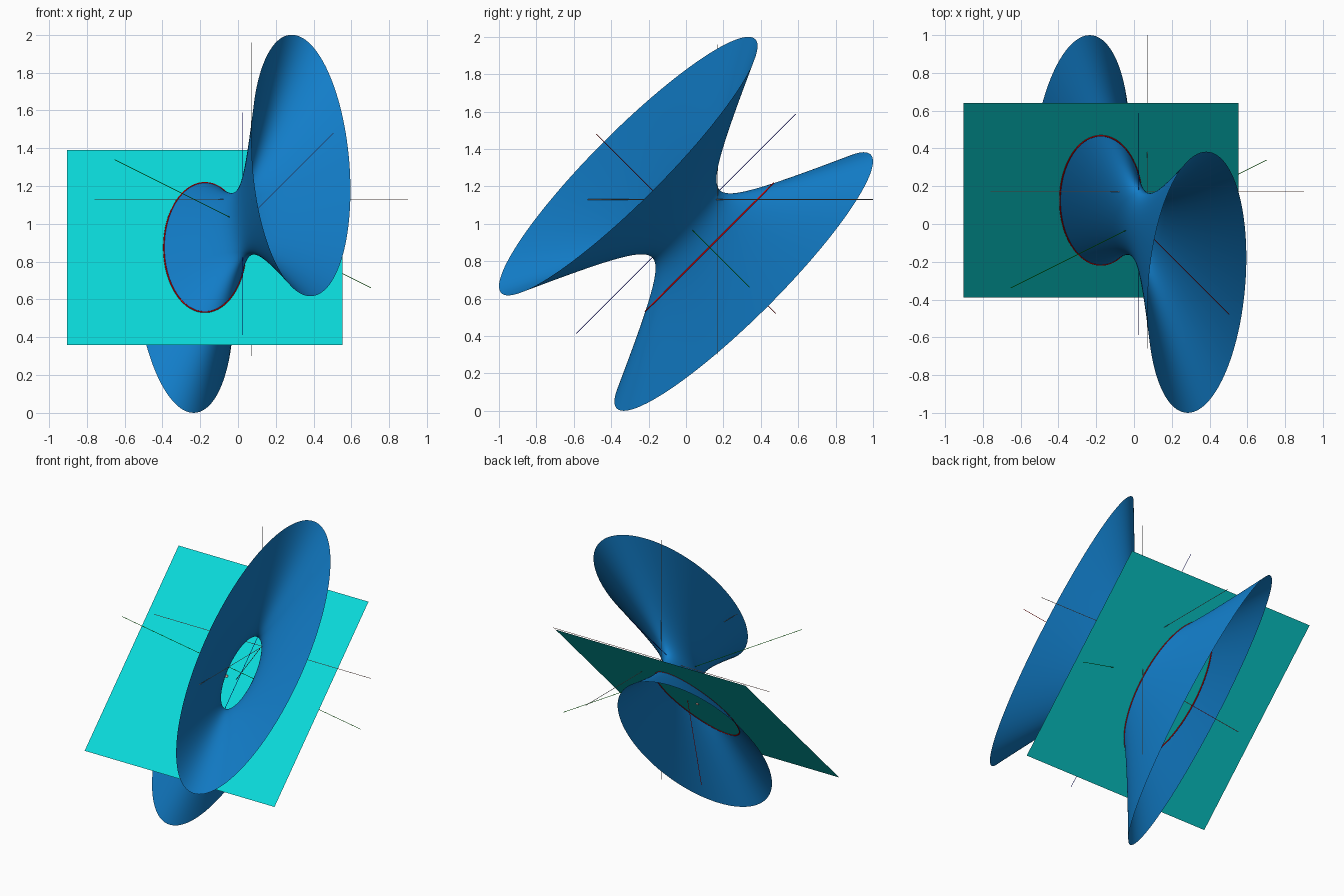
import bpy, bmesh, math
from mathutils import Vector

if "Cube" in bpy.data.objects:
    bpy.data.objects.remove(bpy.data.objects["Cube"])

K = 0.08505                      # scale of the quadric p^2 + q^2/9 - s^2/3 = 1
C = Vector((0.025, 0, 1))        # centre of the hyperboloid
S = Vector((1, -1, 1)).normalized()      # its main axis
P = Vector((-2, -1, 1)).normalized()     # narrow axis
Q = Vector((0, 1, 1)).normalized()       # wide axis
W = Vector((0, -1, 1)).normalized()      # normal of the cutting plane
X = Vector((1, 0, 0))
W0 = -0.177                      # offset of the cutting plane


def material(name, rgb):
    m = bpy.data.materials.new(name)
    m.diffuse_color = (*rgb, 1)
    m.use_nodes = True
    m.node_tree.nodes["Principled BSDF"].inputs["Base Color"].default_value = m.diffuse_color
    return m


BLUE = material("surface blue", (0.006, 0.205, 0.58))
CYAN = material("plane cyan", (0.003, 0.70, 0.70))
RED = material("red", (0.8, 0.0, 0.0))
GREEN = material("green", (0.0, 0.5, 0.0))
NAVY = material("dark blue", (0.0, 0.0, 0.5))
ROSE = material("pale rose", (0.75, 0.45, 0.4))
GREY = material("grey", (0.35, 0.35, 0.35))


def add(name, verts, faces, mat, smooth=True):
    me = bpy.data.meshes.new(name)
    me.from_pydata([tuple(v) for v in verts], [], faces)
    me.materials.append(mat)
    for f in me.polygons:
        f.use_smooth = smooth
    ob = bpy.data.objects.new(name, me)
    bpy.context.collection.objects.link(ob)
    return ob


def grid_faces(rows, n, wrap_rows=False):
    return [(i * n + j, i * n + (j + 1) % n,
             (i + 1) % rows * n + (j + 1) % n, (i + 1) % rows * n + j)
            for i in range(rows if wrap_rows else rows - 1) for j in range(n)]


def rod(name, centre, direction, mat, half=0.83, r=0.0016, n=6):
    side = direction.orthogonal().normalized()
    up = direction.cross(side)
    verts = [centre + direction * h + r * (side * math.cos(t) + up * math.sin(t))
             for h in (-half, half)
             for t in (2 * math.pi * j / n for j in range(n))]
    faces = grid_faces(2, n) + [tuple(range(n))[::-1], tuple(range(n, 2 * n))]
    add(name, verts, faces, mat, False)


# open hyperboloid of one sheet
ROWS, N = 65, 128
verts = []
for i in range(ROWS):
    u = -2 + 4 * i / (ROWS - 1)
    for j in range(N):
        t = 2 * math.pi * j / N
        verts.append(C + K * (math.cosh(u) * (P * math.cos(t) + 3 * Q * math.sin(t))
                              + math.sqrt(3) * math.sinh(u) * S))
add("hyperboloid", verts, grid_faces(ROWS, N), BLUE)

# square cutting plane
uc = 0.8 * math.sqrt(2) * W0
mid = C + W * W0 + X * uc
h = 0.728
add("cutting_plane", [mid + X * a * h + Q * b * h
                      for a, b in ((-1, -1), (1, -1), (1, 1), (-1, 1))],
    [(0, 1, 2, 3)], CYAN, False)

# ellipse where the plane meets the surface, as a thin tube
rhs = K * K - W0 * W0 / 9 + 5 / 9 * uc * uc
ea, eb = math.sqrt(rhs * 9 / 5), 3 * math.sqrt(rhs)
verts = []
for i in range(128):
    t = 2 * math.pi * i / 128
    pt = mid + X * ea * math.cos(t) + Q * eb * math.sin(t)
    out = (X * math.cos(t) / ea + Q * math.sin(t) / eb).normalized()
    for j in range(6):
        f = math.pi * j / 3
        verts.append(pt + 0.004 * (out * math.cos(f) + W * math.sin(f)))
add("section_ellipse", verts, grid_faces(128, 6, True), RED)

# small marker at the middle of the ellipse
bm = bmesh.new()
bmesh.ops.create_uvsphere(bm, u_segments=16, v_segments=8, radius=0.01)
bmesh.ops.translate(bm, verts=bm.verts, vec=mid)
me = bpy.data.meshes.new("centre_marker")
bm.to_mesh(me)
bm.free()
me.materials.append(ROSE)
bpy.context.collection.objects.link(bpy.data.objects.new("centre_marker", me))

# axes of the surface, then the upright reference axes
for name, d, m in (("main", S, RED), ("narrow", P, GREEN), ("wide", Q, NAVY)):
    rod(name + "_axis", C, d, m)
O = Vector((0.07, 0.17, 1.13))
for name, d, m in (("sideways", X, ROSE), ("depth", Vector((0, 1, 0)), GREY),
                   ("upright", Vector((0, 0, 1)), GREY)):
    rod(name + "_reference_axis", O, d, m)
